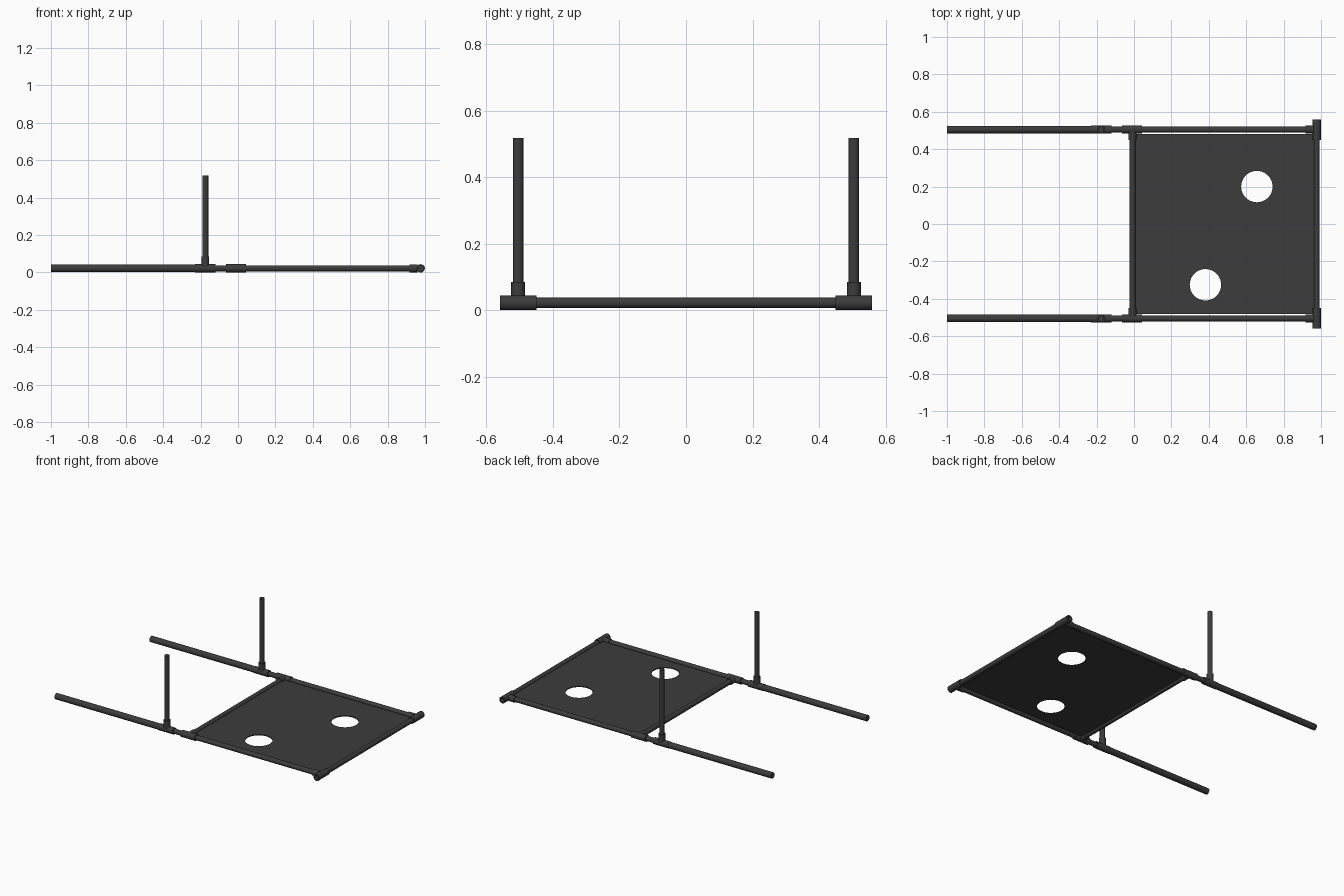
import bpy, math
from mathutils import Vector

if "Cube" in bpy.data.objects:
    bpy.data.objects.remove(bpy.data.objects["Cube"])

Z = 0.022           # pipe centre height
PIPE, GRIP, FIT = 0.016, 0.020, 0.022   # radii
RAIL_Y, POST_X, MID_X, END_X = 0.505, -0.175, -0.008, 0.977

dark = bpy.data.materials.new("dark_grey")
dark.diffuse_color = (0.045, 0.045, 0.045, 1)
dark.use_nodes = True
dark.node_tree.nodes["Principled BSDF"].inputs["Base Color"].default_value = dark.diffuse_color


def finish(ob, name):
    ob.name = name
    ob.data.materials.append(dark)
    return ob


def rod(name, a, b, r):
    """Solid round bar from a to b."""
    a, b = Vector(a), Vector(b)
    d = b - a
    bpy.ops.mesh.primitive_cylinder_add(vertices=32, radius=r, depth=d.length, location=(a + b) / 2)
    ob = bpy.context.object
    ob.rotation_euler = d.to_track_quat('Z', 'Y').to_euler()
    bpy.ops.object.shade_smooth_by_angle(angle=math.radians(40))
    return finish(ob, name)


def sleeve(name, a, b, ro, ri):
    """Hollow fitting from a to b."""
    a, b = Vector(a), Vector(b)
    d = b - a
    L, n = d.length, 32
    ring = [(ro, 0), (ro, L), (ri, L), (ri, 0)]
    verts = [(r * math.cos(2 * math.pi * i / n), r * math.sin(2 * math.pi * i / n), z)
             for i in range(n) for r, z in ring]
    faces = []
    for i in range(n):
        j = (i + 1) % n
        for k in range(4):
            m = (k + 1) % 4
            faces.append((i * 4 + k, j * 4 + k, j * 4 + m, i * 4 + m))
    me = bpy.data.meshes.new(name)
    me.from_pydata(verts, [], faces)
    ob = bpy.data.objects.new(name, me)
    bpy.context.collection.objects.link(ob)
    ob.location = a
    ob.rotation_euler = d.to_track_quat('Z', 'Y').to_euler()
    bpy.ops.object.select_all(action='DESELECT')
    ob.select_set(True)
    bpy.context.view_layer.objects.active = ob
    bpy.ops.object.shade_smooth_by_angle(angle=math.radians(40))
    return finish(ob, name)


for s, side in ((-1, "front"), (1, "back")):
    y = s * RAIL_Y
    # long side rail and thicker handle grip
    rod(f"{side}_rail", (-0.99, y, Z), (END_X, y, Z), PIPE)
    rod(f"{side}_grip", (-1.0, y, Z), (POST_X - 0.05, y, Z), GRIP)
    # upright post with its tee
    rod(f"{side}_post", (POST_X, y, Z), (POST_X, y, 0.518), PIPE)
    rod(f"{side}_post_tee", (POST_X - 0.055, y, Z), (POST_X + 0.055, y, Z), FIT)
    rod(f"{side}_post_socket", (POST_X, y, Z), (POST_X, y, 0.084), 0.021)
    # tee joining the middle crossbar
    rod(f"{side}_middle_tee", (MID_X - 0.055, y, Z), (MID_X + 0.052, y, Z), FIT)
    rod(f"{side}_middle_socket", (MID_X, y, Z), (MID_X, s * 0.45, Z), 0.021)
    # open-ended tee joining the end crossbar
    sleeve(f"{side}_end_tee", (END_X, s * 0.45, Z), (END_X, s * 0.56, Z), FIT, PIPE - 0.002)
    rod(f"{side}_end_socket", (0.917, y, Z), (END_X - 0.016, y, Z), 0.021)

# crossbars
rod("middle_crossbar", (MID_X, -RAIL_Y, Z), (MID_X, RAIL_Y, Z), PIPE)
rod("end_crossbar", (END_X, -0.53, Z), (END_X, 0.53, Z), PIPE)

# thin panel with two round holes
x0, x1 = MID_X, END_X
bpy.ops.mesh.primitive_cube_add(size=1, location=((x0 + x1) / 2, 0, Z))
panel = bpy.context.object
panel.scale = (x1 - x0, 0.962, 0.006)
bpy.ops.object.transform_apply(location=False, rotation=False, scale=True)
finish(panel, "panel")
for i, (hx, hy) in enumerate(((0.657, 0.20), (0.382, -0.325))):
    bpy.ops.mesh.primitive_cylinder_add(vertices=48, radius=0.084, depth=0.1, location=(hx, hy, Z))
    cutter = bpy.context.object
    cutter.name = f"hole_cutter_{i + 1}"
    cutter.hide_render = True
    cutter.hide_set(True)
    mod = panel.modifiers.new(f"hole_{i + 1}", 'BOOLEAN')
    mod.operation = 'DIFFERENCE'
    mod.solver = 'EXACT'
    mod.object = cutter
